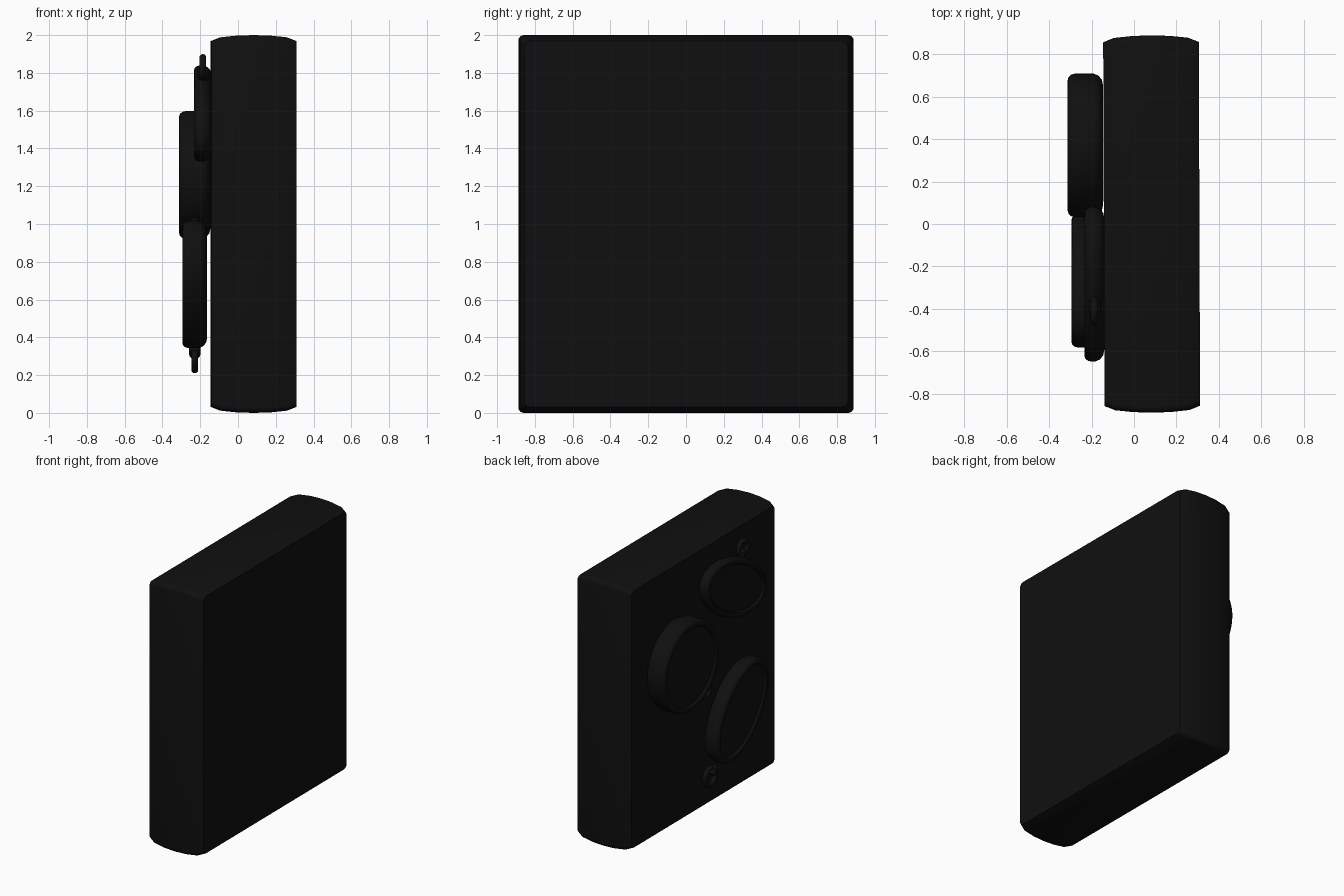
import bpy, bmesh, math
from mathutils import Vector

if "Cube" in bpy.data.objects:
    bpy.data.objects.remove(bpy.data.objects["Cube"])

black = bpy.data.materials.new("matte_black")
black.diffuse_color = (0.005, 0.005, 0.005, 1)
black.use_nodes = True
black.node_tree.nodes["Principled BSDF"].inputs["Base Color"].default_value = black.diffuse_color


def loft(name, loops, smooth=35):
    """Skin a stack of equal-length vertex loops and cap both ends."""
    bm = bmesh.new()
    rings = [[bm.verts.new(p) for p in loop] for loop in loops]
    n = len(rings[0])
    for a, b in zip(rings, rings[1:]):
        for i in range(n):
            j = (i + 1) % n
            bm.faces.new((a[i], a[j], b[j], b[i]))
    bm.faces.new(rings[0][::-1])
    bm.faces.new(rings[-1])
    bmesh.ops.recalc_face_normals(bm, faces=bm.faces)
    me = bpy.data.meshes.new(name)
    bm.to_mesh(me)
    bm.free()
    ob = bpy.data.objects.new(name, me)
    bpy.context.collection.objects.link(ob)
    finish(ob, smooth)
    return ob


def finish(ob, angle=35):
    if not ob.data.materials:
        ob.data.materials.append(black)
    bpy.ops.object.select_all(action='DESELECT')
    ob.select_set(True)
    bpy.context.view_layer.objects.active = ob
    bpy.ops.object.shade_smooth_by_angle(angle=math.radians(angle))


def rounded_rect(x, hy, hz, r=0.03, steps=4):
    pts = []
    for k, (sy, sz) in enumerate(((1, 1), (-1, 1), (-1, -1), (1, -1))):
        for i in range(steps + 1):
            t = math.radians(90 * k + 90 * i / steps)
            pts.append(Vector((x, sy * (hy - r) + r * math.cos(t),
                               1 + sz * (hz - r) + r * math.sin(t))))
    return pts


# Slab with bulging edges, very slightly turned
slab_profile = [(-0.225, 0.032), (-0.175, 0.012), (-0.09, 0.003), (0, 0),
                (0.09, 0.003), (0.175, 0.012), (0.225, 0.032)]
slab = loft("slab", [rounded_rect(x, 0.888 - d, 1.0 - d) for x, d in slab_profile])
slab.location.x = 0.083
slab.rotation_euler.z = math.radians(0.2)


def ellipse(x, cy, cz, a, b, tilt, n=56):
    c, s = math.cos(tilt), math.sin(tilt)
    pts = []
    for i in range(n):
        t = 2 * math.pi * i / n
        u, v = a * math.cos(t), b * math.sin(t)
        pts.append(Vector((x, cy + u * c - v * s, cz + u * s + v * c)))
    return pts


def watch(name, front, back, cy, cz, a, b, tilt, ring_yz, ring_r):
    """Rounded case with a raised bezel, a hanging ring and a crown."""
    t = back - front
    # (inset from rim, distance behind the front)
    profile = [(0.06, t), (0.03, t - 0.006), (0.01, t - 0.022), (0, t - 0.045),
               (0, 0.035), (0.005, 0.016), (0.016, 0.004), (0.03, 0),
               (0.042, 0.004), (0.05, 0.018), (0.09, 0.016)]
    tilt = math.radians(tilt)
    loft(name + "_case", [ellipse(front + d, cy, cz, a - i, b - i, tilt)
                          for i, d in profile])
    mid = (front + back) / 2
    # Hanging ring
    bpy.ops.mesh.primitive_torus_add(
        major_radius=ring_r - 0.018, minor_radius=0.018, major_segments=32,
        minor_segments=12, location=(mid, *ring_yz), rotation=(0, math.pi / 2, 0))
    bpy.context.object.name = name + "_ring"
    finish(bpy.context.object)
    # Crown between case and ring
    d = Vector((0, ring_yz[0] - cy, ring_yz[1] - cz)).normalized()
    pos = Vector((mid, *ring_yz)) - d * ring_r * 0.6
    bpy.ops.mesh.primitive_cylinder_add(
        vertices=20, radius=0.03, depth=0.07, location=pos,
        rotation=d.to_track_quat('Z', 'Y').to_euler())
    crown = bpy.context.object
    crown.name = name + "_crown"
    bev = crown.modifiers.new("round", 'BEVEL')
    bev.width, bev.segments = 0.012, 3
    finish(crown)


# Three watches on the left face
watch("large_watch", -0.312, -0.145, 0.37, 1.26, 0.338, 0.338, 0, (0.10, 0.965), 0.072)
watch("upper_watch", -0.234, -0.139, -0.283, 1.585, 0.39, 0.215, 25, (-0.41, 1.83), 0.07)
watch("lower_watch", -0.295, -0.163, -0.268, 0.68, 0.388, 0.25, -50, (0.04, 0.29), 0.08)
